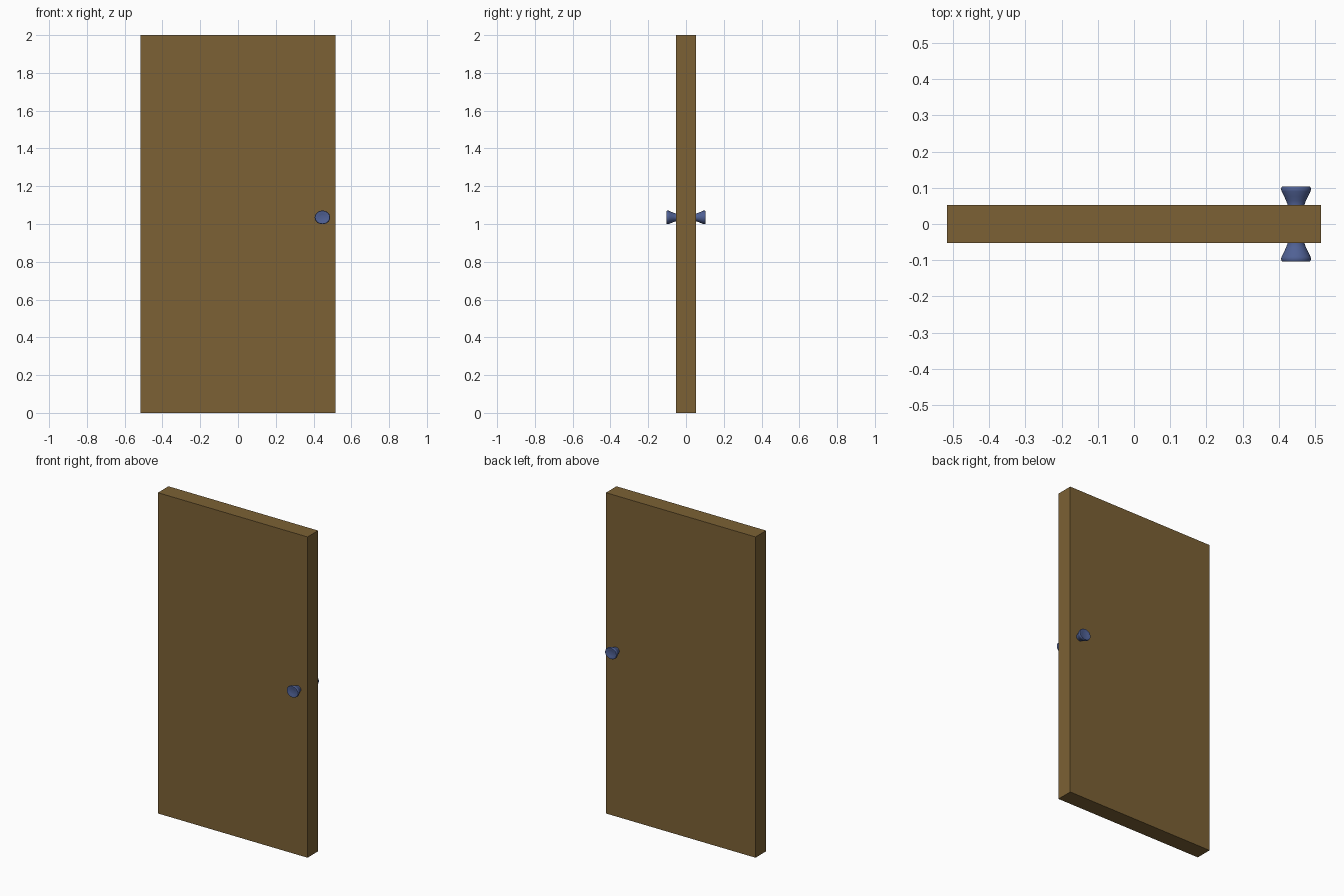
import bpy, math

if "Cube" in bpy.data.objects:
    bpy.data.objects.remove(bpy.data.objects["Cube"])

def material(name, rgb):
    m = bpy.data.materials.new(name)
    m.diffuse_color = (*rgb, 1)
    m.use_nodes = True
    m.node_tree.nodes["Principled BSDF"].inputs["Base Color"].default_value = m.diffuse_color
    return m

wood = material("wood", (0.20, 0.12, 0.035))
metal = material("blue_metal", (0.08, 0.12, 0.30))

# Door slab
bpy.ops.mesh.primitive_cube_add(size=1, location=(0, 0, 1))
door = bpy.context.object
door.name = "door_slab"
door.scale = (1.032, 0.104, 2)
bpy.ops.object.transform_apply(location=False, rotation=False, scale=True)
door.data.materials.append(wood)

# Knob profile: (radius factor, distance from door centre), flared with a dished face
PROFILE = [(0.58, 0.045), (0.58, 0.055), (0.66, 0.064), (0.80, 0.076),
           (0.97, 0.090), (1.0, 0.094), (0.99, 0.100), (0.94, 0.103),
           (0.80, 0.103), (0.50, 0.100), (0.22, 0.099)]
RX, RZ, SIDES = 0.041, 0.036, 32

def knob(name, side):
    verts, faces = [], []
    for r, d in PROFILE:
        for i in range(SIDES):
            a = 2 * math.pi * i / SIDES
            verts.append((r * RX * math.cos(a), side * d, r * RZ * math.sin(a)))
    for k in range(len(PROFILE) - 1):
        for i in range(SIDES):
            j = (i + 1) % SIDES
            f = [k * SIDES + i, k * SIDES + j, (k + 1) * SIDES + j, (k + 1) * SIDES + i]
            faces.append(f if side < 0 else f[::-1])
    # End caps
    last = (len(PROFILE) - 1) * SIDES
    root, tip = list(range(SIDES)), list(range(last, last + SIDES))
    faces += [root[::-1], tip] if side < 0 else [root, tip[::-1]]
    mesh = bpy.data.meshes.new(name)
    mesh.from_pydata(verts, [], faces)
    mesh.materials.append(metal)
    ob = bpy.data.objects.new(name, mesh)
    ob.location = (0.447, 0, 1.035)
    bpy.context.collection.objects.link(ob)
    bpy.ops.object.select_all(action='DESELECT')
    ob.select_set(True)
    bpy.context.view_layer.objects.active = ob
    bpy.ops.object.shade_smooth_by_angle(angle=math.radians(40))

# Front and back knobs
knob("front_knob", -1)
knob("back_knob", 1)
